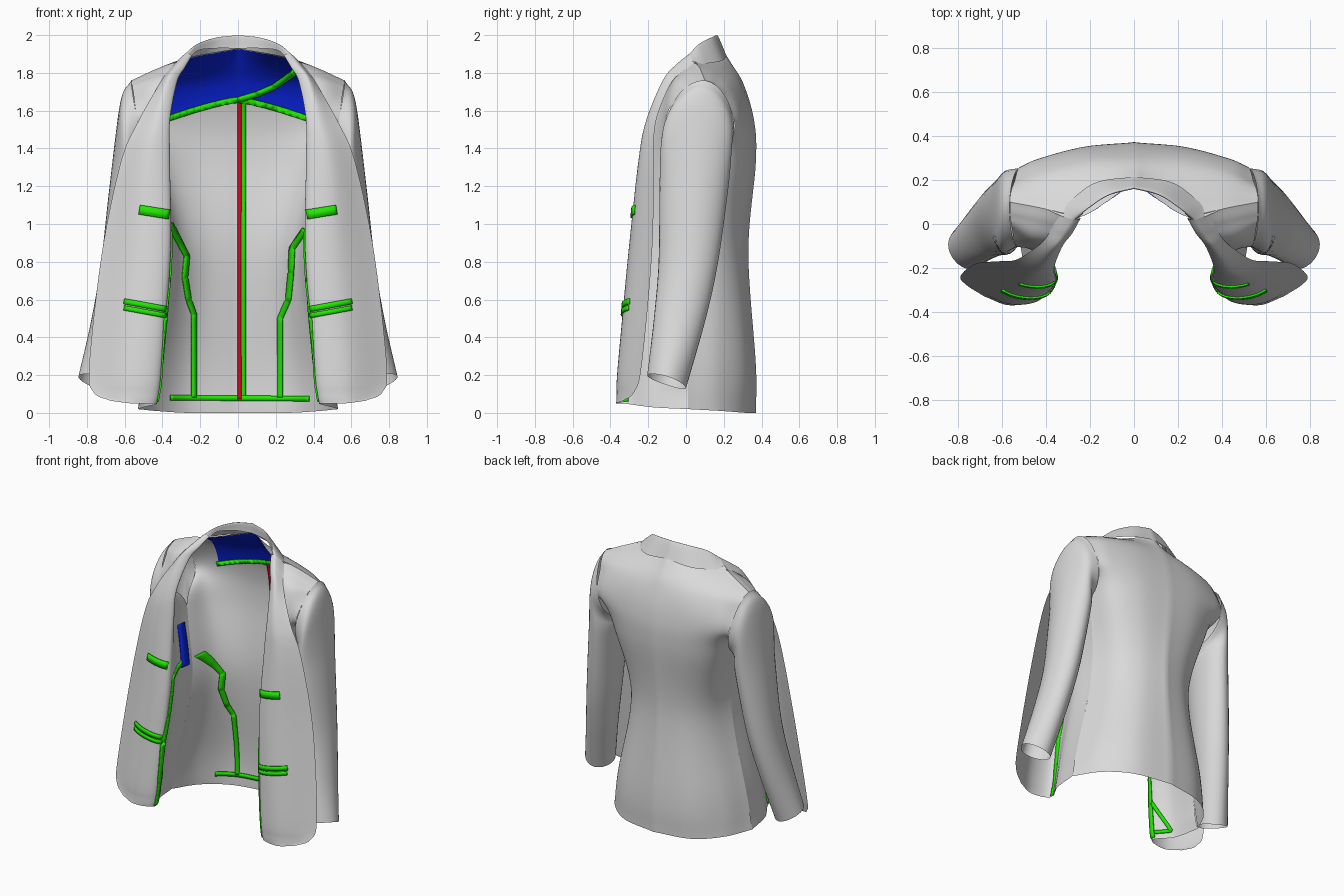
import bpy
import math
from mathutils import Vector
from mathutils.bvhtree import BVHTree

cube = bpy.data.objects.get("Cube")
if cube:
    bpy.data.objects.remove(cube, do_unlink=True)


def make_material(name, colour):
    mat = bpy.data.materials.new(name)
    mat.use_nodes = True
    mat.diffuse_color = (*colour, 1)
    mat.node_tree.nodes["Principled BSDF"].inputs["Base Color"].default_value = (*colour, 1)
    return mat


CLOTH = make_material("grey cloth", (0.7, 0.7, 0.7))
GREEN = make_material("green tape", (0.015, 0.8, 0.0))
BLUE = make_material("blue lining", (0.003, 0.018, 0.8))
RED = make_material("red tape", (0.85, 0.0, 0.02))


def add_object(name, verts, faces, mat, mirror=False, thickness=0):
    mesh = bpy.data.meshes.new(name)
    mesh.from_pydata(verts, [], faces)
    mesh.materials.append(mat)
    mesh.shade_smooth()
    obj = bpy.data.objects.new(name, mesh)
    bpy.context.collection.objects.link(obj)
    if mirror:
        obj.modifiers.new("Mirror", "MIRROR").merge_threshold = 0.002
    if thickness:
        solid = obj.modifiers.new("Solidify", "SOLIDIFY")
        solid.thickness = thickness
        solid.offset = 0
    return obj


def spline(points, steps, closed=False):
    """Smooth curve through the points; closed curves are rounder."""
    pts = [Vector(p) for p in points]
    n = len(pts)
    pull = 0.76 if closed else 0.5
    if closed:
        get = lambda i: pts[i % n]
    else:
        ends = {-1: 2 * pts[0] - pts[1], n: 2 * pts[-1] - pts[-2]}
        get = lambda i: ends[i] if i in ends else pts[i]
    out = []
    for i in range(n if closed else n - 1):
        a, b, c, d = (get(i + k) for k in (-1, 0, 1, 2))
        m, q = (c - a) * pull, (d - b) * pull
        for s in range(steps):
            t = s / steps
            out.append(b + m * t + (3 * (c - b) - 2 * m - q) * t * t
                       + (2 * (b - c) + m + q) * t ** 3)
    if not closed:
        out.append(pts[-1])
    return out


def loft(rows, steps=8, closed=False):
    """Smooth sheet through rows of key points."""
    fine_rows = [spline(r, steps, closed) for r in rows]
    columns = [spline(c, steps) for c in zip(*fine_rows)]
    count, height = len(columns), len(columns[0])
    verts = [p for col in columns for p in col]
    faces = []
    for i in range(count if closed else count - 1):
        j = (i + 1) % count
        for k in range(height - 1):
            faces.append((i * height + k, j * height + k, j * height + k + 1, i * height + k + 1))
    return verts, faces


# Back half panel: rows from hem to shoulder, columns from centre to side seam
back_rows = [
    [(0, .37, 0), (.26, .32, 0), (.43, .19, .01), (.53, .01, .02)],
    [(0, .37, .25), (.25, .32, .25), (.41, .18, .25), (.49, .01, .25)],
    [(0, .33, .85), (.18, .285, .85), (.3, .19, .85), (.375, .02, .85)],
    [(0, .37, 1.33), (.24, .34, 1.33), (.4, .25, 1.33), (.46, .08, 1.33)],
    [(0, .36, 1.55), (.25, .34, 1.55), (.44, .295, 1.53), (.515, .255, 1.5)],
    [(0, .305, 1.74), (.23, .285, 1.73), (.43, .24, 1.71), (.545, .19, 1.675)],
    [(0, .24, 1.85), (.24, .18, 1.825), (.42, .16, 1.785), (.56, .145, 1.735)],
    [(0, .19, 1.93), (.25, .03, 1.885), (.41, .07, 1.83), (.565, .1, 1.76)],
]
# Front half panel: side seam, chest, fold, then the facing turned outwards
front_rows = [
    [(.53, .01, .02), (.5, -.18, .03), (.43, -.33, .05), (.56, -.37, .05), (.68, -.33, .065)],
    [(.51, .01, .1), (.49, -.18, .1), (.42, -.33, .1), (.57, -.365, .1), (.765, -.275, .11)],
    [(.49, .01, .25), (.47, -.17, .25), (.405, -.325, .25), (.57, -.355, .25), (.788, -.235, .25)],
    [(.375, .02, .85), (.385, -.13, .85), (.362, -.28, .85), (.52, -.295, .85), (.72, -.18, .85)],
    [(.46, .08, 1.33), (.44, -.1, 1.33), (.36, -.22, 1.33), (.48, -.25, 1.33), (.62, -.17, 1.33)],
    [(.53, -.1, 1.54), (.46, -.12, 1.55), (.36, -.18, 1.55), (.43, -.21, 1.55), (.53, -.16, 1.54)],
    [(.555, -.02, 1.7), (.46, -.07, 1.73), (.325, -.09, 1.75), (.37, -.12, 1.765), (.42, -.085, 1.735)],
    [(.563, .04, 1.742), (.43, .01, 1.8), (.285, -.035, 1.825), (.32, -.05, 1.845), (.375, -.02, 1.805)],
    [(.565, .1, 1.76), (.41, .07, 1.83), (.25, .03, 1.885), (.28, .02, 1.9), (.34, .045, 1.845)],
]
# Collar: lapel edge carried round the neck to the centre back
collar_rows = [
    front_rows[-1][2:],
    [(.21, .07, 1.92), (.22, .07, 1.95), (.285, .11, 1.85)],
    [(.12, .13, 1.93), (.12, .135, 1.985), (.17, .19, 1.865)],
    [(0, .16, 1.93), (0, .165, 2), (0, .215, 1.89)],
]
# Sleeve rings: outer, front, inner and back points, from armhole to cuff
sleeve_rings = [
    [(.565, .1, 1.76), (.53, -.1, 1.54), (.47, .08, 1.33), (.515, .255, 1.5)],
    [(.622, .08, 1.645), (.59, -.13, 1.45), (.48, .06, 1.28), (.57, .245, 1.43)],
    [(.68, .05, 1.2), (.58, -.14, 1.2), (.485, .06, 1.2), (.58, .225, 1.2)],
    [(.725, .02, .8), (.62, -.145, .8), (.53, .03, .8), (.63, .17, .8)],
    [(.775, -.03, .5), (.68, -.17, .5), (.58, -.02, .5), (.68, .105, .5)],
    [(.845, -.09, .19), (.75, -.205, .2), (.65, -.11, .15), (.74, 0, .13)],
]

back = loft(back_rows)
front = loft(front_rows)
add_object("back_panel", *back, CLOTH, mirror=True)
add_object("front_panel_and_lapel", *front, CLOTH, mirror=True)
add_object("collar", *loft(collar_rows), CLOTH, mirror=True)
add_object("sleeve", *loft(sleeve_rings, closed=True), CLOTH, mirror=True)

BACK = BVHTree.FromPolygons(*back)
FRONT = BVHTree.FromPolygons(*front)
TO_BACK = Vector((0, 1, 0))
TO_SIDE = Vector((1, 0, 0))


def drape(tree, point, direction, lift):
    """Drop a point onto the half panel, keeping its own side."""
    start = Vector((max(abs(point.x), 0.002), point.y, point.z))
    hit, normal = tree.ray_cast(start, direction)[:2]
    if hit is None:
        return None
    hit = hit - normal * math.copysign(lift, normal.dot(direction))
    hit.x = math.copysign(hit.x, point.x)
    return hit


def tape(name, tree, direction, path, width, mat=GREEN, lift=0.005, mirror=False):
    """Flat ribbon that follows a panel along a path."""
    pts = [Vector(p) for p in path]
    verts, faces = [], []
    linked = False
    for a, b in zip(pts, pts[1:]):
        side = direction.cross(b - a).normalized() * width / 2
        steps = max(2, int((b - a).length / 0.015))
        for s in range(steps + 1):
            mid = a.lerp(b, s / steps)
            pair = [drape(tree, mid + k * side, direction, lift) for k in (-1, 1)]
            if None in pair:
                linked = False
                continue
            verts += pair
            n = len(verts)
            if linked:
                faces.append((n - 4, n - 3, n - 1, n - 2))
            linked = True
    add_object(name, verts, faces, mat, mirror, 0.009)


def back_tape(name, path, width=0.028, mat=GREEN, lift=0.006):
    tape(name, BACK, TO_BACK, [(x, -.05, z) for x, z in path], width, mat, lift)


# Blue yoke lining inside the upper back, reaching up to the neck edge
def yoke_edge(x):
    return 1.66 - 0.1 * (abs(x) / 0.37) ** 1.3


verts, faces = [], []
COLS, ROWS = 36, 16
for i in range(COLS + 1):
    x = 0.74 * (i / COLS - 0.5)
    low, top = yoke_edge(x), 1.94
    while drape(BACK, Vector((x, -.05, top)), TO_BACK, 0) is None:
        top -= 0.002
    for j in range(ROWS + 1):
        z = low + (top - low) * j / ROWS
        verts.append(drape(BACK, Vector((x, -.05, z)), TO_BACK, 0.005))
for i in range(COLS):
    for j in range(ROWS):
        a = i * (ROWS + 1) + j
        faces.append((a, a + ROWS + 1, a + ROWS + 2, a + 1))
add_object("yoke_lining", verts, faces, BLUE)

# Seam tapes inside the back
xs = [k * 0.038 for k in range(-10, 11)]
back_tape("yoke_tape", [(x, yoke_edge(x)) for x in xs], 0.03, lift=0.01)
back_tape("yoke_diagonal_tape", [(0, 1.66), (.1, 1.69), (.19, 1.73), (.3, 1.81)], 0.03, lift=0.012)
back_tape("centre_green_tape", [(.03, .08), (.03, 1.66)], 0.024)
back_tape("centre_red_tape", [(.008, .07), (.008, 1.65)], 0.022, RED, 0.008)
back_tape("hem_tape", [(-.36, .08), (.38, .075)])
back_tape("right_dart_tape", [(-.365, 1), (-.275, .83), (-.285, .72), (-.265, .6), (-.235, .52), (-.235, .08)])
back_tape("left_dart_tape", [(.36, .97), (.29, .87), (.285, .75), (.27, .6), (.225, .5), (.225, .08)])

# Pocket bands on the turned facing
for name, start, end, width in [
    ("chest_pocket_band", (.367, -1, 1.05), (.52, -1, 1.075), .05),
    ("upper_pocket_tape", (.385, -1, .55), (.6, -1, .59), .03),
    ("lower_pocket_tape", (.385, -1, .515), (.6, -1, .555), .026),
]:
    tape(name, FRONT, TO_BACK, [start, end], width, mirror=True)

# Tapes inside the front edge and the underarm patch
tape("front_edge_tape", FRONT, TO_SIDE,
     [(.1, -.03, 1.01), (.1, -.225, .95), (.1, -.26, .7), (.1, -.3, .5), (.1, -.318, .06)],
     .03, mirror=True)
tape("front_corner_tape", FRONT, TO_SIDE,
     [(.1, -.295, .3), (.1, -.2, .08), (.1, -.3, .09)], .022, mirror=True)
tape("underarm_patch", FRONT, TO_SIDE, [(.1, -.03, 1.24), (.1, -.05, .96)], .075, BLUE, mirror=True)
